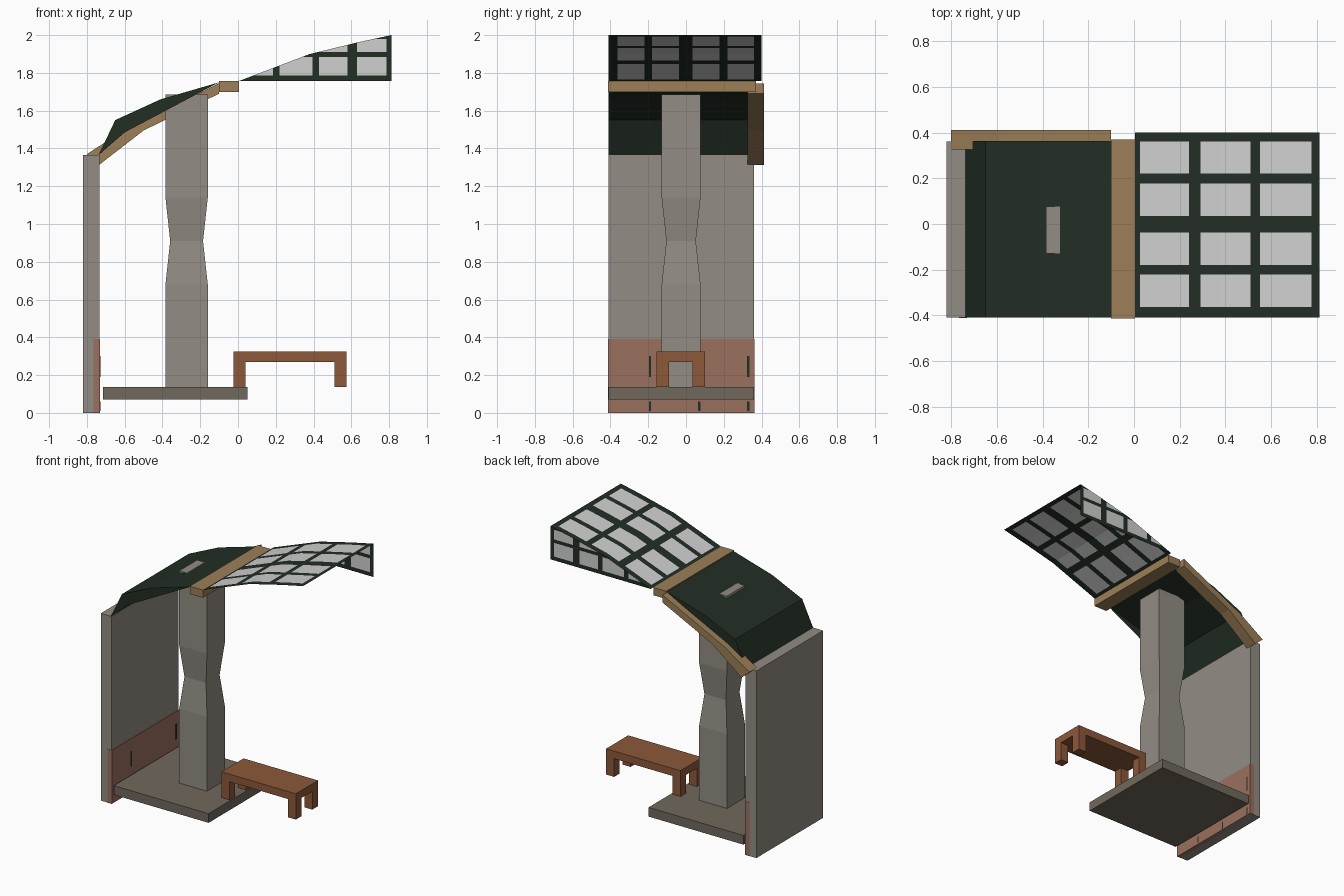
import bpy, bmesh
from mathutils import Vector

if "Cube" in bpy.data.objects:
    bpy.data.objects.remove(bpy.data.objects["Cube"])


def material(name, rgb):
    lin = [((c / 255 + 0.055) / 1.055) ** 2.4 if c > 10 else c / 255 / 12.92 for c in rgb]
    m = bpy.data.materials.new(name)
    m.diffuse_color = (*lin, 1)
    m.use_nodes = True
    m.node_tree.nodes["Principled BSDF"].inputs["Base Color"].default_value = m.diffuse_color
    return m


STONE = material("warm grey stone", (146, 140, 131))
SLAB = material("dark grey stone", (112, 104, 92))
CLAY = material("red clay", (154, 112, 94))
BENCH = material("red brown wood", (140, 88, 58))
TAN = material("tan wood", (156, 127, 87))
GREEN = material("dark green", (34, 46, 36))
PANE = material("pale pane", (208, 208, 208))


def finish(bm, name, *mats):
    me = bpy.data.meshes.new(name)
    bm.to_mesh(me)
    bm.free()
    for m in mats:
        me.materials.append(m)
    ob = bpy.data.objects.new(name, me)
    bpy.context.collection.objects.link(ob)
    return ob


def box(name, mat, x, y, z):
    bm = bmesh.new()
    bmesh.ops.create_cube(bm, size=1)
    for v in bm.verts:
        v.co = Vector([(r[0] + r[1]) / 2 + c * (r[1] - r[0]) for c, r in zip(v.co, (x, y, z))])
    return finish(bm, name, mat)


def add_face(bm, pts):
    return bm.faces.new([bm.verts.new(p) for p in pts])


def add_sheet(bm, profile, y0, y1):
    for (xa, za), (xb, zb) in zip(profile, profile[1:]):
        add_face(bm, [(xa, y0, za), (xb, y0, zb), (xb, y1, zb), (xa, y1, za)])


def cut_panes(bm, axis_a, ranges_a, axis_b, ranges_b):
    """Slice along the pane borders, then colour the faces lying inside both ranges."""
    for axis, ranges in ((axis_a, ranges_a), (axis_b, ranges_b)):
        for value in [v for r in ranges for v in r]:
            co, no = Vector((0, 0, 0)), Vector((0, 0, 0))
            co[axis], no[axis] = value, 1
            bmesh.ops.bisect_plane(bm, geom=bm.verts[:] + bm.edges[:] + bm.faces[:],
                                   plane_co=co, plane_no=no)
    for f in bm.faces:
        c = f.calc_center_median()
        if any(a < c[axis_a] < b for a, b in ranges_a) and any(a < c[axis_b] < b for a, b in ranges_b):
            f.material_index = 1


# Rear wall with its clay skirting and floor slab
box("rear_wall", STONE, (-0.82, -0.733), (-0.41, 0.36), (0, 1.365))
box("wall_skirting", CLAY, (-0.765, -0.73), (-0.412, 0.362), (0, 0.39))
box("floor_slab", SLAB, (-0.715, 0.05), (-0.41, 0.36), (0.07, 0.137))

# Thin dark marks on the skirting
for i, (y, z0, z1) in enumerate([(-0.19, 0.19, 0.3), (0.33, 0.19, 0.3),
                                 (-0.19, 0.01, 0.06), (0.07, 0.01, 0.06), (0.33, 0.01, 0.06)]):
    box(f"skirting_mark_{i}", GREEN, (-0.731, -0.728), (y - 0.006, y + 0.006), (z0, z1))

# Four-sided pillar with a pinched waist
bm = bmesh.new()
rings = []
for z, hx, hy in [(0.137, 0.112, 0.103), (0.68, 0.112, 0.103), (0.91, 0.087, 0.078),
                  (1.14, 0.112, 0.103), (1.685, 0.112, 0.103)]:
    rings.append([bm.verts.new((-0.272 + sx * hx, -0.026 + sy * hy, z))
                  for sx, sy in ((-1, -1), (1, -1), (1, 1), (-1, 1))])
for a, b in zip(rings, rings[1:]):
    for i in range(4):
        j = (i + 1) % 4
        bm.faces.new((a[i], a[j], b[j], b[i]))
bm.faces.new(rings[0][::-1])
bm.faces.new(rings[-1])
finish(bm, "pillar", STONE)

# Bench
box("bench_top", BENCH, (-0.025, 0.575), (-0.155, 0.10), (0.27, 0.325))
for i, x in enumerate((-0.025, 0.51)):
    for j, y in enumerate((-0.155, 0.035)):
        box(f"bench_leg_{i}{j}", BENCH, (x, x + 0.065), (y, y + 0.065), (0.137, 0.272))

# Ridge beam
box("ridge_beam", TAN, (-0.10, 0.005), (-0.413, 0.37), (1.70, 1.757))

# Bent rafter along the back edge of the roof
top = [(-0.80, 1.37), (-0.60, 1.50), (-0.10, 1.745)]
low = [(-0.735, 1.313), (-0.50, 1.495), (-0.10, 1.69)]
bm = bmesh.new()
loop = top + low[::-1]
face = add_face(bm, [(x, 0.325, z) for x, z in loop])
new = bmesh.ops.extrude_face_region(bm, geom=[face])["geom"]
bmesh.ops.translate(bm, vec=(0, 0.087, 0), verts=[g for g in new if isinstance(g, bmesh.types.BMVert)])
bmesh.ops.recalc_face_normals(bm, faces=bm.faces)
finish(bm, "rafter", TAN)

# Dark roof sheet with a side flap at each end
roof = [(-0.738, 1.365), (-0.65, 1.55), (-0.41, 1.66), (-0.10, 1.75)]
bm = bmesh.new()
add_sheet(bm, roof, -0.41, 0.363)
for y in (-0.41, 0.363):
    add_face(bm, [(x, y, z) for x, z in roof + [(-0.60, 1.485)]])
bmesh.ops.remove_doubles(bm, verts=bm.verts, dist=0.0005)
finish(bm, "solid_roof", GREEN)

# Glazed canopy
canopy = [(0.005, 1.757), (0.38, 1.90), (0.64, 1.963), (0.812, 2.0)]
bm = bmesh.new()
add_sheet(bm, canopy, -0.41, 0.40)
cut_panes(bm, 0, [(0.027, 0.24), (0.29, 0.51), (0.552, 0.777)],
          1, [(-0.363, -0.22), (-0.18, -0.037), (0.035, 0.178), (0.22, 0.36)])
finish(bm, "glazed_canopy", GREEN, PANE)

# Glazed flap hanging from the back edge of the canopy
bm = bmesh.new()
add_face(bm, [(x, 0.40, z) for x, z in canopy + [(0.812, 1.757)]])
cut_panes(bm, 0, [(0.04, 0.185), (0.22, 0.395), (0.43, 0.58), (0.63, 0.785)],
          2, [(1.785, 1.885), (1.91, 1.98)])
finish(bm, "canopy_side_flap", GREEN, PANE)
